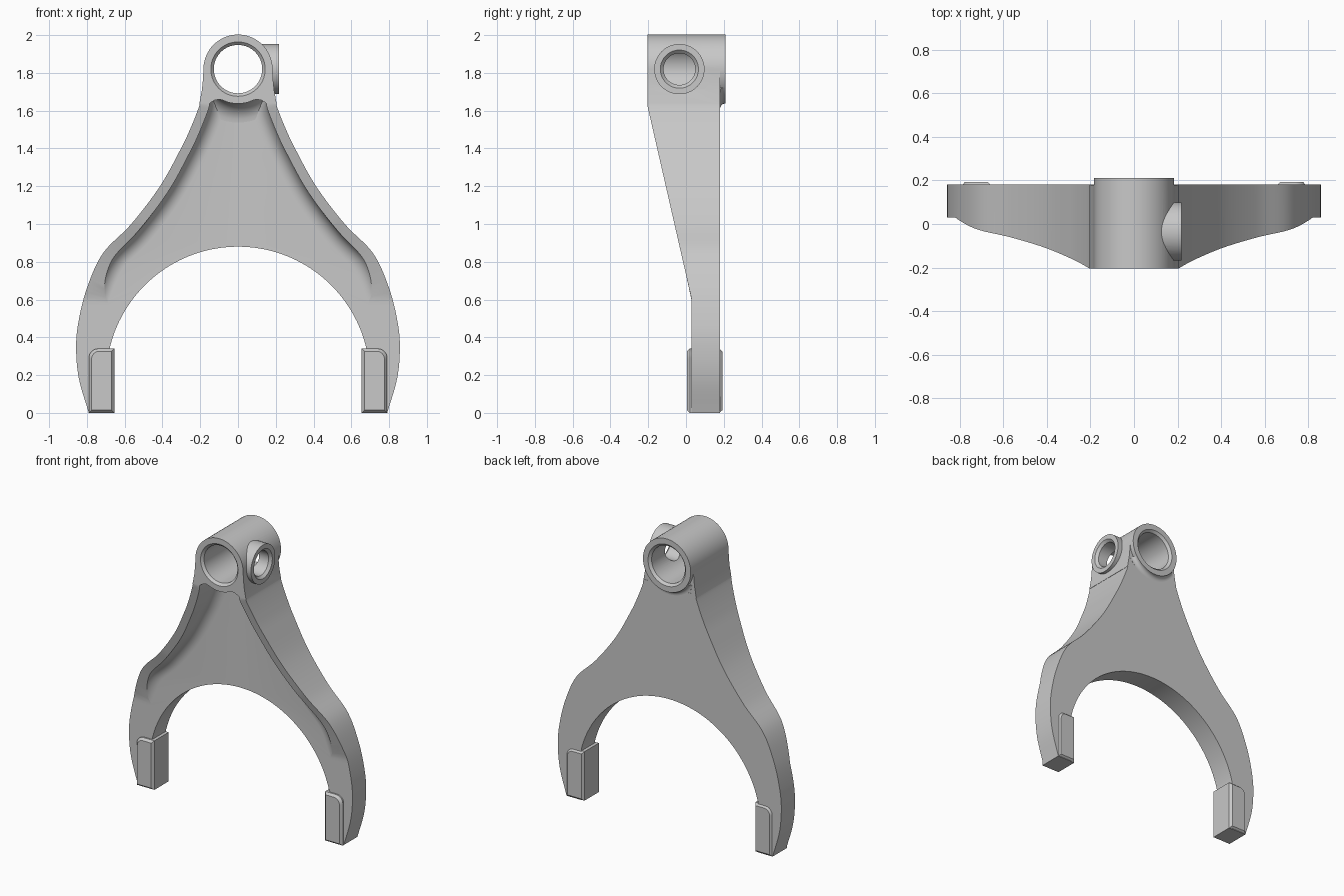
import bpy, bmesh, math
from mathutils import Vector

cube = bpy.data.objects.get("Cube")
if cube:
    bpy.data.objects.remove(cube, do_unlink=True)

steel = bpy.data.materials.new("cast_steel_grey")
steel.use_nodes = True
GREY = (0.58, 0.58, 0.58, 1)
steel.diffuse_color = GREY
steel.node_tree.nodes["Principled BSDF"].inputs["Base Color"].default_value = GREY

BACK, WEB, FRONT = 0.18, 0.03, -0.205     # depth of back face, web and hub front
HUB_Z, HUB_R, BORE_R = 1.82, 0.183, 0.128
BOSS_Y = -0.035


def loft(name, sections, mirrored=False):
    """Join equal closed sections with quads and cap both ends."""
    bm = bmesh.new()
    rings = [[bm.verts.new(p) for p in s] for s in sections]
    for a, b in zip(rings, rings[1:]):
        for i in range(len(a)):
            j = (i + 1) % len(a)
            quad = (a[i], a[j], b[j], b[i])
            if mirrored and all(abs(v.co.x) < 1e-6 for v in quad):
                continue
            bm.faces.new(quad)
    bm.faces.new(rings[0])
    bm.faces.new(rings[-1])
    if mirrored:
        copy = bmesh.ops.duplicate(bm, geom=bm.verts[:] + bm.edges[:] + bm.faces[:])
        for v in copy["geom"]:
            if isinstance(v, bmesh.types.BMVert):
                v.co.x = -v.co.x
    bmesh.ops.remove_doubles(bm, verts=bm.verts, dist=1e-5)
    bmesh.ops.recalc_face_normals(bm, faces=bm.faces)
    mesh = bpy.data.meshes.new(name)
    bm.to_mesh(mesh)
    bm.free()
    mesh.materials.append(steel)
    obj = bpy.data.objects.new(name, mesh)
    bpy.context.collection.objects.link(obj)
    return obj


def turned(name, profile, axis, n=64):
    """Solid of revolution about y (hub) or x (boss) from (radius, position) pairs."""
    secs = []
    for r, p in profile:
        ring = []
        for i in range(n):
            t = math.tau * i / n
            c, s = r * math.cos(t), HUB_Z + r * math.sin(t)
            ring.append((c, p, s) if axis == "y" else (p, BOSS_Y + c, s))
        secs.append(ring)
    return loft(name, secs)


def flare(name, profile, half_angle, n=24):
    """Fillet sector below the hub."""
    secs = []
    for i in range(n + 1):
        t = math.radians(-90 + half_angle * (2 * i / n - 1))
        secs.append([(r * math.cos(t), y, HUB_Z + r * math.sin(t)) for r, y in profile])
    return loft(name, secs)


def activate(obj):
    bpy.ops.object.select_all(action="DESELECT")
    obj.select_set(True)
    bpy.context.view_layer.objects.active = obj


def combine(obj, other, operation):
    mod = obj.modifiers.new(operation, "BOOLEAN")
    mod.operation, mod.object, mod.solver = operation, other, "EXACT"
    activate(obj)
    bpy.ops.object.modifier_apply(modifier=mod.name)
    bpy.data.objects.remove(other, do_unlink=True)


# Outer silhouette of one side, from hub to tip
OUTER = [Vector(p) for p in (
    (.2, 1.66), (.207, 1.62), (.25, 1.51), (.302, 1.4), (.413, 1.2), (.565, 1.0),
    (.715, .845), (.80, .66), (.845, .48), (.857, .34), (.842, .18), (.79, 0))]
ARC_R, ARC_Z, LAST = 0.698, 0.182, len(OUTER) - 1


def outer(u):
    i = min(int(u), LAST - 1)
    t = u - i
    p1, p2 = OUTER[i], OUTER[i + 1]
    p0 = OUTER[i - 1] if i else 2 * p1 - p2
    p3 = OUTER[i + 2] if i + 2 <= LAST else 2 * p2 - p1
    return 0.5 * (2 * p1 + (p2 - p0) * t + (2 * p0 - 5 * p1 + 4 * p2 - p3) * t * t
                  + (3 * p1 - p0 - 3 * p2 + p3) * t ** 3)


def inner(u):
    if u <= 5:      # centre line
        k = (1.66 - outer(u).y) / 0.66
        return Vector((0, 1.65 + k * (ARC_Z + ARC_R - 1.65)))
    a = math.radians(90 - 76 * min((u - 5) / 4, 1))
    p = Vector((ARC_R * math.cos(a), ARC_Z + ARC_R * math.sin(a)))
    if u > 9:       # straight prong end
        p.y *= (LAST - u) / (LAST - 9)
    return p


def rib_height(z):
    return (WEB - FRONT) * min(max((z - 0.6) / 1.03, 0), 1)


def section(u, fillet=0.08, steps=8):
    o, i = outer(u), inner(u)
    tangent = (outer(min(u + .01, LAST)) - outer(max(u - .01, 0))).normalized()
    normal = Vector((tangent.y, -tangent.x))
    across = (i - o).normalized()
    d = normal.lerp(across, min(max((0.7 - o.y) / 0.3, 0), 1)).normalized()
    w = 0.052
    fit = min(1, 0.9 * (i - o).length / (w + fillet))
    h = rib_height((o + d * 0.08).y)
    a0 = math.asin(max(0, 1 - h / fillet))
    pts = [(o, BACK), (o, WEB - rib_height(o.y))]
    edge = o + d * fit * (w + fillet * (1 - math.cos(a0)))
    pts.append((edge, WEB - rib_height(edge.y) if h > fillet else WEB - h))
    for k in range(steps + 1):
        a = a0 + (math.pi / 2 - a0) * k / steps
        off = w + fillet * (1 - math.cos(a))
        pts.append((o + d * fit * off, WEB - fillet * (1 - math.sin(a))))
    pts += [(i, WEB), (i, BACK)]
    return [(p.x, y, p.y) for p, y in pts]


# Forked body with tapering ribs
body = loft("fork_body", [section(k / 8) for k in range(8 * LAST + 1)], True)

# Hub with its side boss, flanks and lower fillets
hub = turned("hub", [(HUB_R, FRONT), (HUB_R, .21)], "y")
flank = [(.1825, 1.82), (.186, 1.76), (.191, 1.71), (.205, 1.635),
         (.15, 1.64), (.125, 1.655), (.1, 1.66), (.075, 1.655)]
flank += [(-x, z) for x, z in reversed(flank)]
quarter = [math.pi / 2 * k / 8 for k in range(9)]
front_fillet = [(.15, FRONT + .01), (HUB_R, FRONT + .01)]
front_fillet += [(HUB_R + .1 * (1 - math.cos(a)), WEB - .1 * (1 - math.sin(a))) for a in quarter]
front_fillet += [(HUB_R + .1, .1), (.15, .1)]
back_fillet = [(.15, .1), (.15, .205)]
back_fillet += [(HUB_R + .03 * (1 - math.cos(a)), BACK + .025 * (1 - math.sin(a))) for a in quarter]
back_fillet += [(HUB_R + .03, .1)]
for part in (
        loft("hub_flanks", [[(x, y, z) for x, z in flank] for y in (FRONT, BACK - .001)]),
        turned("side_boss", [(.133, .1), (.133, .217)], "x"),
        flare("hub_front_fillet", front_fillet, 38),
        flare("hub_back_fillet", back_fillet, 58)):
    combine(hub, part, "UNION")

# Chamfered bores
R2 = BORE_R + .016
for cutter in (
        turned("hub_bore", [(R2 + .01, FRONT - .01), (R2, FRONT), (BORE_R, FRONT + .016),
                            (BORE_R, .194), (R2, .21), (R2 + .01, .22)], "y"),
        turned("boss_bore", [(.084, 0), (.084, .2), (.101, .217), (.111, .227)], "x")):
    cutter.hide_render = True
    combine(hub, cutter, "DIFFERENCE")

# Contact pads on the prong ends
corner = [(.74 + .05 * math.cos(a), .29 + .05 * math.sin(a)) for a in quarter]
outline = [(.655, 0), (.655, .34)] + corner[::-1] + [(.79, 0)]
parts = [body, hub]
for name, side in (("left_pad", 1), ("right_pad", -1)):
    secs = []
    for y, inset in ((.004, .014), (.02, 0), (.176, 0), (.192, .014)):
        secs.append([(side * (.7225 + (x - .7225) * (1 - inset / .0675)), y,
                      .17 + (z - .17) * (1 - inset / .17)) for x, z in outline])
    parts.append(loft(name, secs))

for obj in parts:
    activate(obj)
    bpy.ops.object.shade_smooth_by_angle(angle=math.radians(28))
